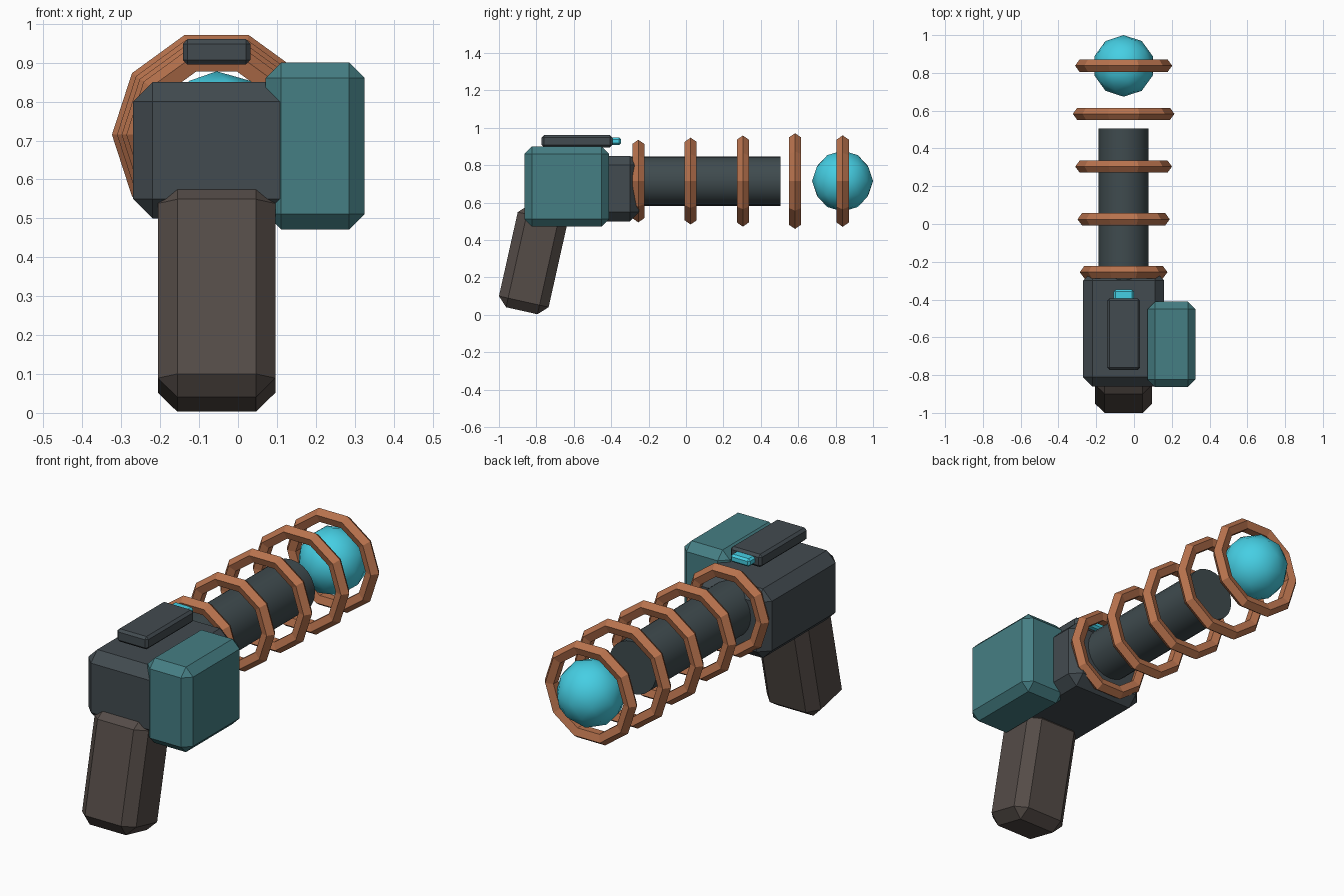
import bpy
from math import pi, radians

if "Cube" in bpy.data.objects:
    bpy.data.objects.remove(bpy.data.objects["Cube"])

AXIS_X, AXIS_Z = -0.055, 0.715   # barrel centre line


def material(name, rgb):
    m = bpy.data.materials.new(name)
    m.diffuse_color = (*rgb, 1.0)
    m.use_nodes = True
    m.node_tree.nodes["Principled BSDF"].inputs["Base Color"].default_value = m.diffuse_color
    return m


SLATE = material("slate", (0.055, 0.07, 0.08))
GUNMETAL = material("gunmetal", (0.05, 0.07, 0.077))
BROWN = material("brown", (0.09, 0.072, 0.064))
TEAL = material("teal", (0.06, 0.21, 0.23))
COPPER = material("copper", (0.48, 0.17, 0.075))
CYAN = material("cyan", (0.06, 0.62, 0.77))


def finish(name, mat):
    ob = bpy.context.object
    ob.name = name
    ob.data.materials.append(mat)
    return ob


def chamfered_box(name, centre, size, bevel, mat, tilt=0.0):
    bpy.ops.mesh.primitive_cube_add(size=1, location=centre, rotation=(tilt, 0, 0))
    ob = finish(name, mat)
    for v in ob.data.vertices:
        v.co = [c * s for c, s in zip(v.co, size)]
    mod = ob.modifiers.new("chamfer", 'BEVEL')
    mod.width = bevel
    mod.segments = 1
    return ob


# Main housing, side pack and tilted grip
chamfered_box("housing", (AXIS_X, -0.555, 0.675), (0.43, 0.61, 0.35), 0.05, SLATE)
chamfered_box("side_pack", (0.198, -0.637, 0.686), (0.254, 0.452, 0.43), 0.04, TEAL)
chamfered_box("grip", (AXIS_X, -0.817, 0.295), (0.302, 0.272, 0.56), 0.05, BROWN, -0.22)

# Sight plate above the housing with its glowing tip
chamfered_box("sight_plate", (AXIS_X, -0.583, 0.928), (0.174, 0.378, 0.065), 0.012, SLATE)
chamfered_box("sight_tip", (AXIS_X, -0.38, 0.928), (0.108, 0.064, 0.04), 0.01, CYAN)

# Barrel
bpy.ops.mesh.primitive_cylinder_add(vertices=24, radius=0.132, depth=0.81,
                                    location=(AXIS_X, 0.1, AXIS_Z),
                                    rotation=(pi / 2, 0, 0))
finish("barrel", GUNMETAL)
bpy.ops.object.shade_smooth_by_angle(angle=radians(30))

# Coil rings, widening toward the muzzle
for i, (y, r) in enumerate([(-0.255, 0.198), (0.025, 0.21), (0.304, 0.222),
                            (0.583, 0.235), (0.838, 0.223)]):
    bpy.ops.mesh.primitive_torus_add(major_segments=10, minor_segments=5,
                                     major_radius=r, minor_radius=0.034,
                                     location=(AXIS_X, y, AXIS_Z),
                                     rotation=(pi / 2, 0, 0))
    finish(f"coil_ring_{i + 1}", COPPER)

# Energy orb at the muzzle
bpy.ops.mesh.primitive_ico_sphere_add(subdivisions=2, radius=0.163,
                                      location=(AXIS_X, 0.837, AXIS_Z))
finish("energy_orb", CYAN)
bpy.ops.object.shade_smooth_by_angle(angle=radians(30))
